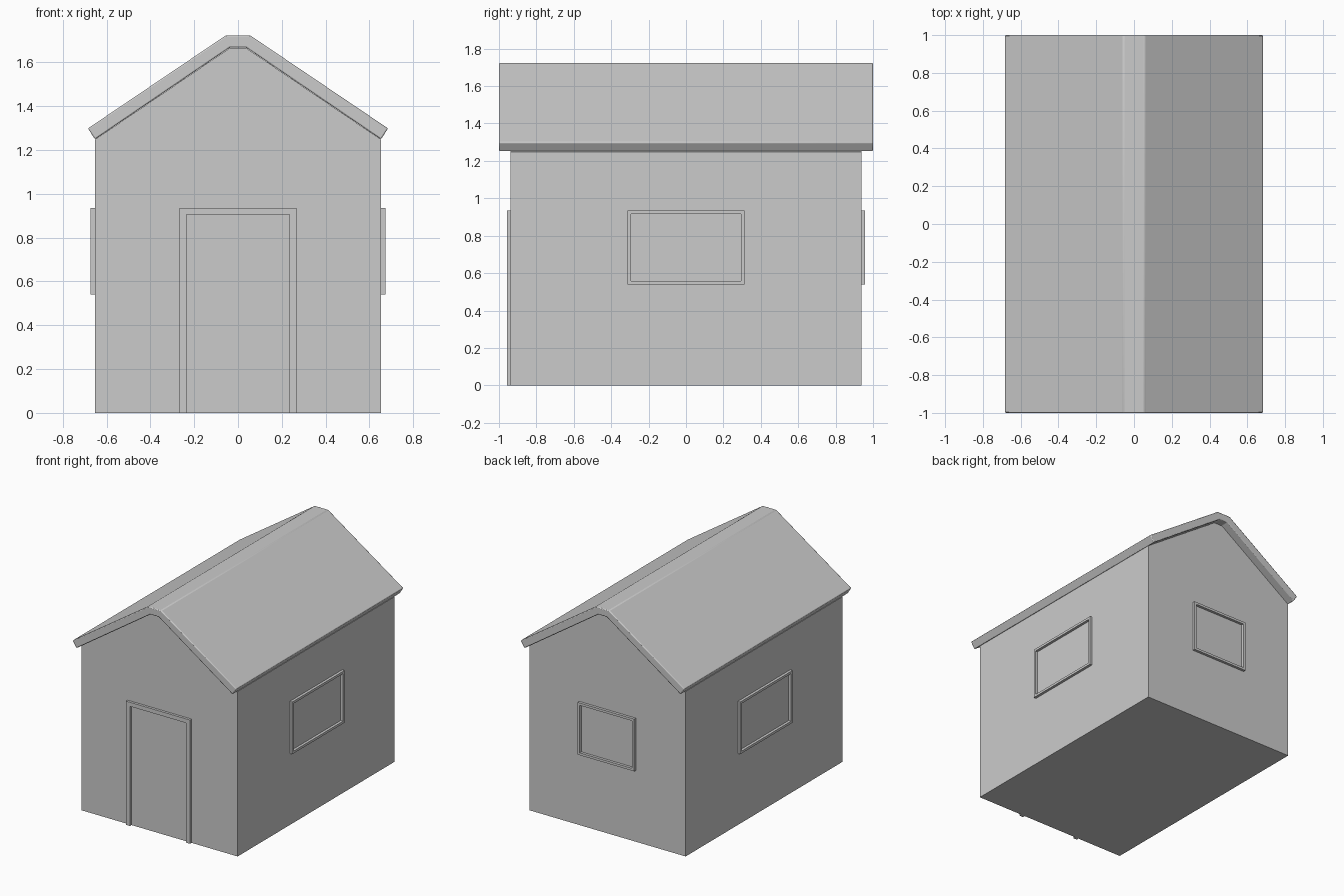
import bpy, bmesh
from mathutils import Matrix, Vector
from math import pi

if "Cube" in bpy.data.objects:
    bpy.data.objects.remove(bpy.data.objects["Cube"])


def add_object(name, bm, bevel=0.0):
    bmesh.ops.recalc_face_normals(bm, faces=bm.faces)
    mesh = bpy.data.meshes.new(name)
    bm.to_mesh(mesh)
    bm.free()
    ob = bpy.data.objects.new(name, mesh)
    bpy.context.collection.objects.link(ob)
    if bevel:
        m = ob.modifiers.new("soft_edges", 'BEVEL')
        m.width = bevel
        m.segments = 2
        m.limit_method = 'ANGLE'
    bpy.ops.object.select_all(action='DESELECT')
    ob.select_set(True)
    bpy.context.view_layer.objects.active = ob
    bpy.ops.object.shade_smooth_by_angle(angle=0.5)
    return ob


def extrude_profile(name, points, y0, y1, bevel=0.0, matrix=None):
    """Extrude an x/z outline from y0 to y1."""
    bm = bmesh.new()
    face = bm.faces.new([bm.verts.new((x, y0, z)) for x, z in points])
    new = bmesh.ops.extrude_face_region(bm, geom=[face])["geom"]
    verts = [g for g in new if isinstance(g, bmesh.types.BMVert)]
    bmesh.ops.translate(bm, verts=verts, vec=(0, y1 - y0, 0))
    if matrix:
        bm.transform(matrix)
    return add_object(name, bm, bevel)


def window_frame(name, half, z0, z1, width, wall, turn):
    """Rectangular frame standing proud of a wall, turned about z."""
    bm = bmesh.new()
    rings = []
    for y in (-wall - 0.02, -wall + 0.01):
        for i in (0, width):
            rings.append([bm.verts.new((x, y, z)) for x, z in (
                (-half + i, z0 + i), (half - i, z0 + i),
                (half - i, z1 - i), (-half + i, z1 - i))])
    fo, fi, bo, bi = rings
    for a, b in ((fo, fi), (fi, bi), (bi, bo), (bo, fo)):
        for k in range(4):
            n = (k + 1) % 4
            bm.faces.new((a[k], a[n], b[n], b[k]))
    bm.transform(Matrix.Rotation(turn, 4, 'Z'))
    add_object(name, bm)


def mirrored(half):
    return half + [(-x, z) for x, z in reversed(half)]


# House body with gable ends
extrude_profile("walls", mirrored([(0.653, 0), (0.653, 1.248), (0.036, 1.667)]),
                -0.937, 0.937)

# Folded roof slab with a flat ridge
outer = mirrored([(0.685, 1.299), (0.055, 1.724)])
inner = mirrored([(-0.653, 1.249), (-0.036, 1.669)])
extrude_profile("roof", outer + inner, -1.0, 1.0, bevel=0.006)

# Door surround, open at the ground
extrude_profile("door_frame",
                mirrored([(0.267, 0), (0.267, 0.936)])
                + mirrored([(-0.235, 0), (-0.235, 0.905)]),
                -0.956, -0.927)

# Window frames on both sides and the back
window_frame("right_window_frame", 0.313, 0.54, 0.935, 0.018, 0.653, pi / 2)
window_frame("left_window_frame", 0.313, 0.54, 0.935, 0.018, 0.653, -pi / 2)
window_frame("back_window_frame", 0.237, 0.54, 0.935, 0.018, 0.937, pi)
